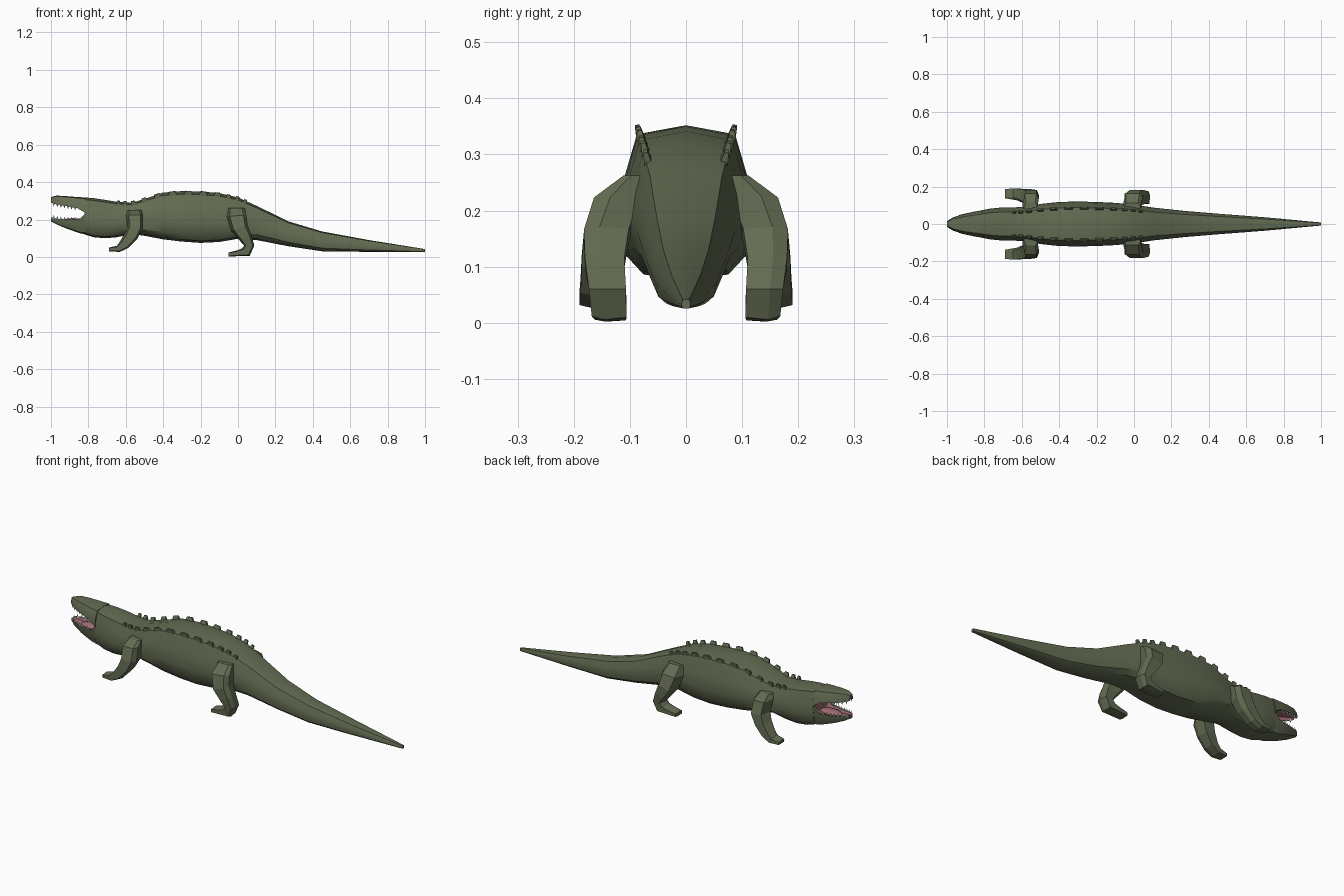
import bpy, bmesh
from math import sin, cos, pi, radians, atan2
from mathutils import Vector, Matrix

if "Cube" in bpy.data.objects:
    bpy.data.objects.remove(bpy.data.objects["Cube"])


def material(name, color):
    m = bpy.data.materials.new(name)
    m.diffuse_color = (*color, 1)
    m.use_nodes = True
    m.node_tree.nodes["Principled BSDF"].inputs["Base Color"].default_value = m.diffuse_color
    return m


HIDE = material("hide_green", (0.125, 0.15, 0.085))
PINK = material("mouth_pink", (0.33, 0.15, 0.17))
IVORY = material("tooth_ivory", (0.85, 0.82, 0.72))


def finish(name, bm, mats, smooth=None):
    bmesh.ops.recalc_face_normals(bm, faces=bm.faces)
    me = bpy.data.meshes.new(name)
    bm.to_mesh(me)
    bm.free()
    for m in mats:
        me.materials.append(m)
    ob = bpy.data.objects.new(name, me)
    bpy.context.collection.objects.link(ob)
    if smooth:
        bpy.ops.object.select_all(action='DESELECT')
        ob.select_set(True)
        bpy.context.view_layer.objects.active = ob
        bpy.ops.object.shade_smooth_by_angle(angle=radians(smooth))
    return ob


def skin(bm, rings):
    """Join rings of points with quads and close both ends."""
    vs = [[bm.verts.new(p) for p in r] for r in rings]
    n = len(vs[0])
    sides = []
    for a, b in zip(vs, vs[1:]):
        for i in range(n):
            j = (i + 1) % n
            sides.append((bm.faces.new((a[i], a[j], b[j], b[i])), i))
    return sides, bm.faces.new(vs[0]), bm.faces.new(vs[-1])


def section(profile, x, w, z0, z1):
    """Half profile mirrored across y = 0."""
    half = [(x, fy * w, z0 + fz * (z1 - z0)) for fy, fz in profile]
    return half + [(p[0], -p[1], p[2]) for p in half[-2:0:-1]]


def sample(stations, x, k):
    for a, b in zip(stations, stations[1:]):
        if min(a[0], b[0]) <= x <= max(a[0], b[0]):
            return a[k] + (b[k] - a[k]) * (x - a[0]) / (b[0] - a[0])


# Body and tail: x, half width, bottom, top
BODY = [(-.82, .072, .12, .318), (-.77, .082, .105, .314), (-.71, .088, .1, .305),
        (-.65, .088, .105, .295), (-.57, .094, .122, .289), (-.5, .107, .113, .31),
        (-.4, .118, .094, .344), (-.3, .12, .082, .352), (-.2, .118, .075, .35),
        (-.1, .113, .08, .341), (0, .104, .097, .318), (.1, .088, .09, .273),
        (.27, .07, .057, .19), (.45, .055, .03, .136), (.7, .036, .027, .09),
        (1, .008, .025, .042)]
bm = bmesh.new()
hull = [(0, 1), (.73, .94), (.92, .65), (1, .4), (.9, .16), (.64, .04), (0, 0)]
_, throat, _ = skin(bm, [section(hull, *s) for s in BODY])
throat.material_index = 1
finish("body_and_tail", bm, [HIDE, PINK], 35)

# Jaws: x, half width, lip, outer surface
UPPER = [(-.815, .073, .235, .318), (-.86, .065, .261, .32), (-.92, .052, .272, .325),
         (-.97, .034, .281, .328), (-1, .014, .29, .32)]
LOWER = [(-.815, .073, .235, .12), (-.85, .066, .2, .128), (-.92, .052, .2, .153),
         (-.97, .034, .205, .174), (-1, .012, .212, .19)]
jaw = [(0, 1), (.72, .92), (.95, .45), (1, 0), (.78, 0), (.6, .3), (0, .3)]
for name, stations in (("upper_jaw", UPPER), ("lower_jaw", LOWER)):
    bm = bmesh.new()
    sides, _, _ = skin(bm, [section(jaw, *s) for s in stations])
    for f, i in sides:
        if 4 <= i <= 7:
            f.material_index = 1
    finish(name, bm, [HIDE, PINK], 35)

# Tongue
bm = bmesh.new()
bmesh.ops.create_uvsphere(bm, u_segments=12, v_segments=6, radius=1,
                          matrix=Matrix.Translation((-.88, 0, .193)) @
                          Matrix.Diagonal((.065, .034, .014, 1)))
finish("tongue", bm, [PINK], 60)

# Teeth
bm = bmesh.new()
for stations, sign in ((UPPER, -1), (LOWER, 1)):
    for k in range(7):
        x = -.985 + k * .019
        y = sample(stations, x, 1) * .88
        z = sample(stations, x, 2) + sign * .006
        for s in (-1, 1):
            m = Matrix.Translation((x, s * y, z))
            if sign < 0:
                m = m @ Matrix.Rotation(pi, 4, 'X')
            bmesh.ops.create_cone(bm, cap_ends=True, segments=4, radius1=.006,
                                  radius2=0, depth=.018, matrix=m)
finish("teeth", bm, [IVORY])


# Legs: centre x y z, half depth, half width, ring tilt
def leg(name, path):
    outline = [(-1, -.6), (-.7, 1), (.7, 1), (1, .3), (.8, -1), (-.7, -1)]
    for s, side in ((-1, "right"), (1, "left")):
        bm = bmesh.new()
        rings = []
        for x, y, z, rx, ry, tilt in path:
            a = radians(tilt)
            rings.append([(x + u * rx * cos(a), s * (y + v * ry), z + u * rx * sin(a))
                          for u, v in outline])
        skin(bm, rings)
        finish(f"{name}_{side}", bm, [HIDE])


leg("front_leg", [(-.553, .095, .25, .036, .02, 0), (-.553, .122, .225, .044, .04, 0),
                  (-.55, .142, .16, .043, .04, -5), (-.573, .15, .11, .037, .036, -20),
                  (-.608, .157, .066, .029, .031, -37), (-.64, .16, .043, .018, .03, -65),
                  (-.69, .162, .04, .01, .025, -85)])
leg("hind_leg", [(-.01, .092, .262, .045, .02, 0), (-.008, .122, .22, .053, .042, 5),
                 (.008, .142, .155, .046, .04, 20), (.038, .145, .105, .036, .035, 20),
                 (.06, .14, .06, .027, .033, 0), (.042, .137, .026, .029, .031, -45),
                 (0, .136, .02, .016, .03, -85), (-.05, .135, .013, .011, .027, -90)])

# Back scutes in two rows
bm = bmesh.new()
for x, length in ((-.64, .022), (-.605, .028), (-.56, .036), (-.5, .042), (-.43, .05),
                  (-.35, .056), (-.265, .056), (-.185, .056), (-.11, .046), (-.05, .036),
                  (-.005, .03), (.035, .026)):
    z0, z1 = sample(BODY, x, 2), sample(BODY, x, 3)
    edge = sample(BODY, x, 1) * .7
    slope = atan2(sample(BODY, x + .02, 3) - sample(BODY, x - .02, 3), .04)
    for s in (-1, 1):
        made = bmesh.ops.create_cube(bm, size=1)["verts"]
        for v in made:
            if v.co.z > 0:
                v.co.x *= .55
                v.co.y *= .5
        bmesh.ops.transform(bm, verts=made, matrix=(
            Matrix.Translation((x, s * edge, z0 + .94 * (z1 - z0) + .003)) @
            Matrix.Rotation(-slope, 4, 'Y') @ Matrix.Rotation(-s * .25, 4, 'X') @
            Matrix.Diagonal((length, .016, .03, 1))))
finish("back_scutes", bm, [HIDE])
